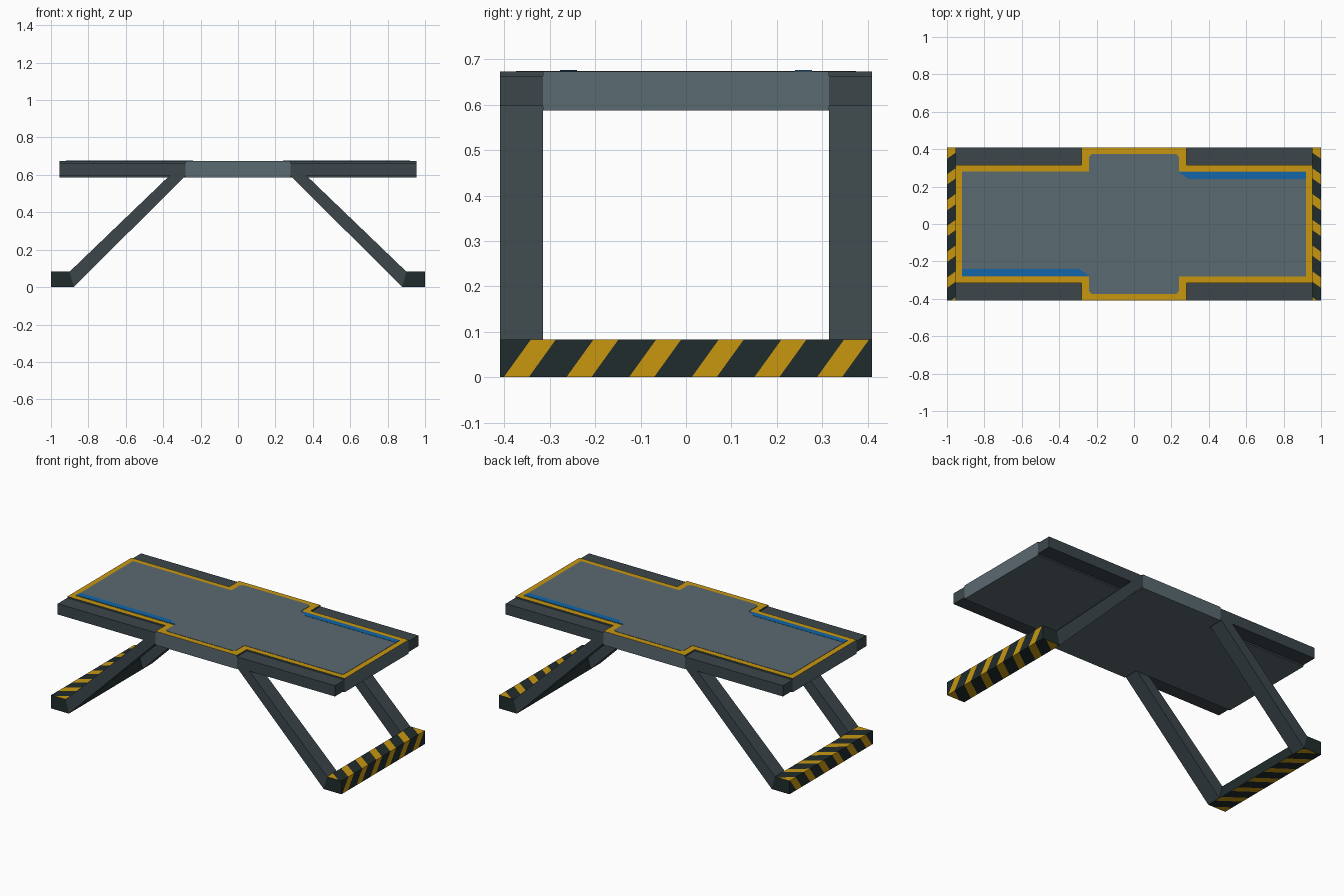
import bpy, bmesh
from mathutils import Vector

if "Cube" in bpy.data.objects:
    bpy.data.objects.remove(bpy.data.objects["Cube"])


def material(name, rgb):
    m = bpy.data.materials.new(name)
    m.diffuse_color = (*rgb, 1)
    m.use_nodes = True
    m.node_tree.nodes["Principled BSDF"].inputs["Base Color"].default_value = m.diffuse_color
    return m


GREY = material("slate grey", (0.102, 0.144, 0.162))
DARK = material("dark grey", (0.045, 0.062, 0.070))
BLACK = material("near black", (0.015, 0.025, 0.025))
YELLOW = material("warning yellow", (0.58, 0.31, 0.005))
BLUE = material("blue", (0.006, 0.133, 0.40))


def prism(points, offset):
    """Extrude a closed outline of 3D points along offset."""
    bm = bmesh.new()
    face = bm.faces.new([bm.verts.new(p) for p in points])
    ext = bmesh.ops.extrude_face_region(bm, geom=[face])
    verts = [g for g in ext["geom"] if isinstance(g, bmesh.types.BMVert)]
    bmesh.ops.translate(bm, verts=verts, vec=offset)
    if not any(f is face for f in bm.faces):
        bm.faces.new([v for v in bm.verts if v not in verts])
    bmesh.ops.recalc_face_normals(bm, faces=bm.faces)
    return bm


def finish(bm, name, mats):
    me = bpy.data.meshes.new(name)
    bm.normal_update()
    bm.to_mesh(me)
    bm.free()
    for m in mats:
        me.materials.append(m)
    ob = bpy.data.objects.new(name, me)
    bpy.context.collection.objects.link(ob)
    return ob


def four_way(quadrant):
    """Mirror a quadrant outline into a full closed outline."""
    q = quadrant
    return (q + [(-x, y) for x, y in reversed(q)] + [(-x, -y) for x, y in q]
            + [(x, -y) for x, y in reversed(q)])


def flat(outline, z0, z1):
    return prism([(x, y, z0) for x, y in outline], (0, 0, z1 - z0))


# Table top: yellow border on top, grey outside, dark where the rails adjoin
bm = flat(four_way([(0.955, 0.315), (0.28, 0.315), (0.28, 0.41)]), 0.587, 0.673)
bm.normal_update()
for f in bm.faces:
    c = f.calc_center_median()
    if f.normal.z > 0.5:
        f.material_index = 1
    elif abs(f.normal.z) < 0.5 and abs(c.x) > 0.1 and abs(c.y) > 0.1:
        f.material_index = 2
finish(bm, "table_top", [GREY, YELLOW, DARK])

# Grey panel inside the border
panel = four_way([(0.92, 0.28), (0.24, 0.28), (0.24, 0.36), (0.225, 0.375)])
finish(flat(panel, 0.672, 0.675), "top_panel", [GREY])

# Blue accent strips on opposite corners
for s, side in ((1, "right"), (-1, "left")):
    strip = [(0.92, 0.277), (0.24, 0.277), (0.295, 0.24), (0.92, 0.24)]
    finish(flat([(s * x, s * y) for x, y in strip], 0.673, 0.6765),
           "blue_strip_" + side, [BLUE])

# Side rails and sloping legs
LEG = [(0.878, 0), (0.9, 0.083), (0.365, 0.597), (0.28, 0.597)]
RAIL = [(0.28, 0.597), (0.955, 0.597), (0.955, 0.664), (0.28, 0.664)]
for sx, a in ((1, "right"), (-1, "left")):
    for sy, b in ((-1, "front"), (1, "back")):
        for part, prof in (("rail", RAIL), ("leg", LEG)):
            bm = prism([(sx * x, sy * 0.315, z) for x, z in prof],
                       (0, sy * 0.095, 0))
            finish(bm, f"{part}_{b}_{a}", [DARK])

# Feet: black bars with slanted stripes wrapping bottom, outer side and top
FOOT = [(0.878, 0), (1.0, 0), (1.0, 0.083), (0.9, 0.083)]
K, PERIOD, HALF, START = 0.72, 0.138, 0.0275, -0.098
for s, side in ((1, "right"), (-1, "left")):
    bm = prism([(s * x, -0.41, z) for x, z in FOOT], (0, 0.82, 0))
    # each striped face: its normal, stripe gradient and phase at y = 0
    for n, grad, off in ((Vector((s, 0, 0)), Vector((0, 1, -K)), 0),
                         (Vector((0, 0, 1)), Vector((s * K, 1, 0)), -K * 1.083),
                         (Vector((0, 0, -1)), Vector((-s * K, 1, 0)), K)):
        def picked():
            bm.normal_update()
            return [f for f in bm.faces if f.normal.dot(n) > 0.99]

        for i in range(-5, 6):
            for edge in (-HALF, HALF):
                p = START + i * PERIOD + edge
                fs = picked()
                geom = fs + list({e for f in fs for e in f.edges}) \
                    + list({v for f in fs for v in f.verts})
                bmesh.ops.bisect_plane(bm, geom=geom, dist=1e-5,
                                       plane_co=(0, p - off, 0), plane_no=grad)
        for f in picked():
            phase = f.calc_center_median().dot(grad) + off - START
            if abs((phase + PERIOD / 2) % PERIOD - PERIOD / 2) < HALF:
                f.material_index = 1
    finish(bm, "foot_" + side, [BLACK, YELLOW])
